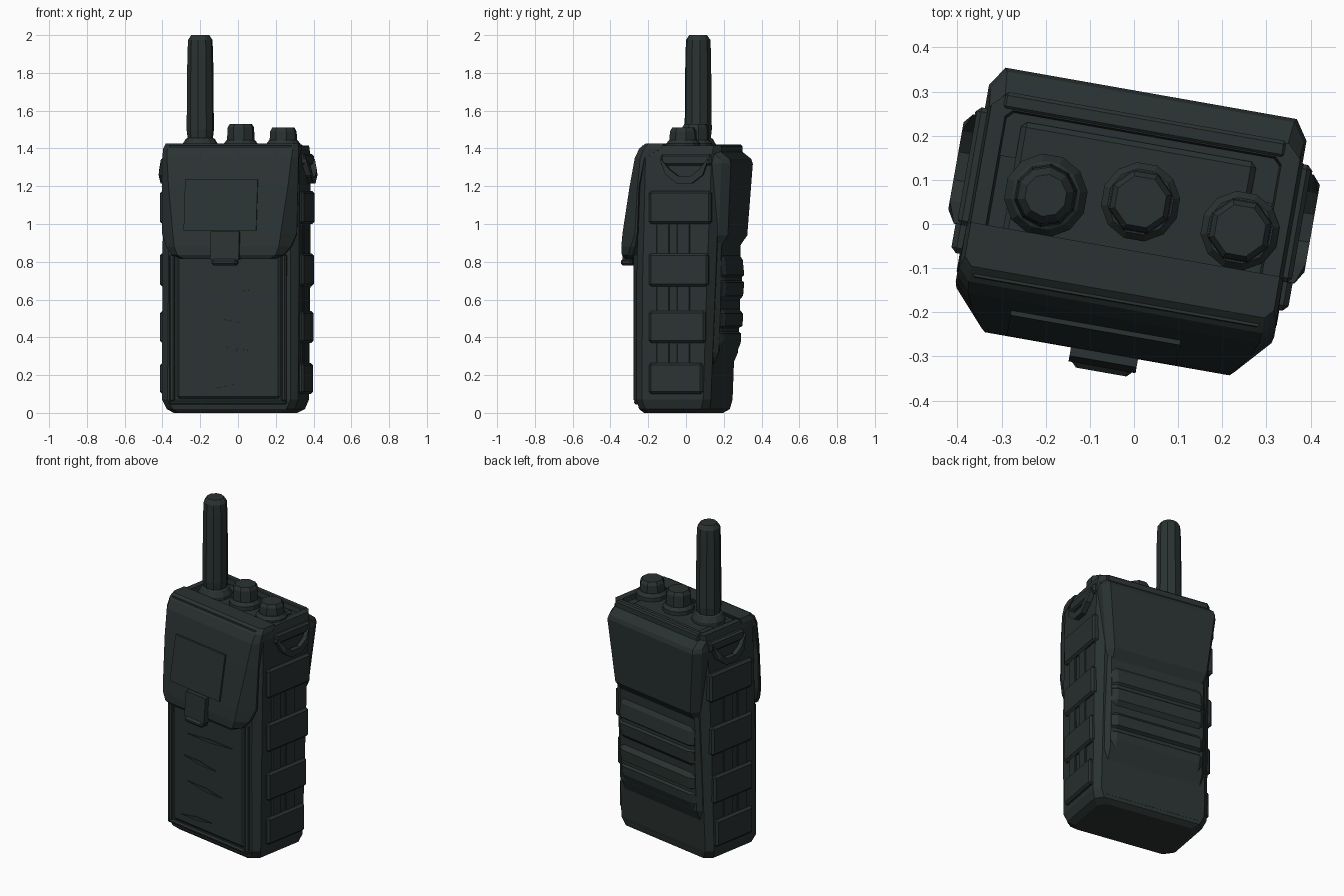
import bpy, bmesh, math
from mathutils import Matrix

TURN = Matrix.Rotation(math.radians(-10), 4, 'Z')   # whole model is turned a little
MAT = bpy.data.materials.new("dark green grey")
MAT.diffuse_color = (0.023, 0.032, 0.031, 1)


def loft(name, rings):
    """Skin a list of equal-length point rings and cap both ends."""
    bm = bmesh.new()
    vs = [[bm.verts.new(p) for p in r] for r in rings]
    n = len(vs[0])
    for a, b in zip(vs, vs[1:]):
        for i in range(n):
            j = (i + 1) % n
            bm.faces.new((a[i], a[j], b[j], b[i]))
    bm.faces.new(vs[0][::-1])
    bm.faces.new(vs[-1])
    bmesh.ops.recalc_face_normals(bm, faces=bm.faces)
    bm.transform(TURN)
    me = bpy.data.meshes.new(name)
    bm.to_mesh(me)
    bm.free()
    me.materials.append(MAT)
    ob = bpy.data.objects.new(name, me)
    bpy.context.collection.objects.link(ob)
    return ob


def octo(z, x0, x1, y0, y1, c):
    """Rectangle with cut corners at height z."""
    return [(x0 + c, y0, z), (x1 - c, y0, z), (x1, y0 + c, z), (x1, y1 - c, z),
            (x1 - c, y1, z), (x0 + c, y1, z), (x0, y1 - c, z), (x0, y0 + c, z)]


def box(name, x0, x1, y0, y1, z0, z1, bevel=0.0):
    ob = loft(name, [[(x0, y0, z), (x1, y0, z), (x1, y1, z), (x0, y1, z)] for z in (z0, z1)])
    if bevel:
        m = ob.modifiers.new("bevel", 'BEVEL')
        m.width, m.segments = bevel, 1
    return ob


def turned(name, x, y, n, profile):
    """Faceted round part from (radius, z) pairs."""
    return loft(name, [[(x + r * math.cos(2 * math.pi * (i + .5) / n),
                         y + r * math.sin(2 * math.pi * (i + .5) / n), z) for i in range(n)]
                       for r, z in profile])


# pouch body with a recessed top
loft("pouch_body", [
    octo(0.0, -0.32, 0.30, -0.18, 0.15, 0.04),
    octo(0.02, -0.355, 0.335, -0.2, 0.18, 0.04),
    octo(0.07, -0.377, 0.354, -0.21, 0.19, 0.035),
    octo(0.7, -0.377, 0.358, -0.21, 0.215, 0.04),
    octo(1.36, -0.372, 0.355, -0.195, 0.24, 0.04),
    octo(1.415, -0.365, 0.345, -0.18, 0.24, 0.03),
    octo(1.415, -0.33, 0.305, -0.12, 0.205, 0.015),
    octo(1.375, -0.325, 0.30, -0.12, 0.20, 0.015)])
box("radio_top", -0.29, 0.25, -0.115, 0.185, 1.36, 1.402, 0.012)
# raised lip at the back of the top
box("back_lip", -0.34, 0.31, 0.205, 0.245, 1.36, 1.42, 0.008)

# antenna and knobs
turned("antenna", -0.208, 0.029, 10, [(0.066, 1.44), (0.073, 1.5), (0.069, 1.9), (0.065, 1.975), (0.048, 2.0)])
turned("antenna_base", -0.208, 0.029, 12, [(0.095, 1.38), (0.095, 1.42), (0.078, 1.45), (0.06, 1.46)])
for name, x, y, top in (("middle_knob", 0.006, 0.052, 1.53), ("right_knob", 0.239, 0.027, 1.51)):
    turned(name + "_base", x, y, 12, [(0.09, 1.38), (0.09, 1.425), (0.075, 1.445)])
    turned(name, x, y, 8, [(0.075, 1.43), (0.072, top - 0.02), (0.06, top)])


# front flap, folded over the top edge
def flap_ring(z, w, vb, vf, c):
    m = -0.009
    return [(m - w, vb, z), (m - w, vf + c, z), (m - w + c * 0.9, vf, z),
            (m + w - c * 0.9, vf, z), (m + w, vf + c, z), (m + w, vb, z)]


loft("flap", [
    flap_ring(0.815, 0.25, -0.245, -0.288, 0.02),
    flap_ring(0.835, 0.30, -0.235, -0.300, 0.04),
    flap_ring(0.88, 0.335, -0.215, -0.300, 0.06),
    flap_ring(0.95, 0.362, -0.20, -0.292, 0.08),
    flap_ring(1.2, 0.366, -0.19, -0.248, 0.05),
    flap_ring(1.35, 0.366, -0.16, -0.218, 0.035),
    flap_ring(1.40, 0.364, -0.07, -0.193, 0.03),
    flap_ring(1.427, 0.355, -0.06, -0.158, 0.02)])


# panel and strap that follow the slope of the flap
def sloped(name, x0, x1, z0, z1, v0, v1, t):
    return loft(name, [[(x0, v - t, z), (x1, v - t, z), (x1, v + 0.03, z), (x0, v + 0.03, z)]
                       for z, v in ((z0, v0), (z1, v1))])


sloped("flap_panel", -0.24, 0.15, 0.965, 1.235, -0.291, -0.244, 0.008)
sloped("closure_strap", -0.092, 0.062, 0.81, 0.96, -0.31, -0.297, 0.022)
box("strap_end", -0.085, 0.055, -0.343, -0.28, 0.78, 0.815, 0.012)

# framed front pocket with piping and cloth folds
box("front_panel", -0.29, 0.265, -0.222, -0.18, 0.075, 0.86, 0.012)
for x in (-0.315, 0.285):
    box("front_piping", x - 0.014, x + 0.014, -0.23, -0.18, 0.06, 0.84, 0.008)
box("bottom_piping", -0.33, 0.30, -0.228, -0.18, 0.045, 0.068, 0.008)
for x0, x1, z0, z1 in ((-0.17, 0.18, 0.64, 0.66), (-0.2, 0.05, 0.50, 0.48),
                       (-0.17, 0.1, 0.35, 0.33), (-0.22, 0.02, 0.13, 0.15)):
    mx, mz = (x0 + x1) / 2, (z0 + z1) / 2
    loft("cloth_fold", [[(x0, y, z0), (mx, y, mz - 0.012), (x1, y, z1), (mx, y, mz + 0.01)]
                        for y in (-0.215, -0.229)])


# back slab and lower ribbed pads
def back_ring(z, v, w, c=0.045):
    m = -0.013
    return [(m - w - 0.03, 0.1, z), (m - w - 0.03, v - c, z), (m - w, v, z),
            (m + w, v, z), (m + w + 0.03, v - c, z), (m + w + 0.03, 0.1, z)]


loft("back_slab", [back_ring(0.88, 0.235, 0.285), back_ring(0.94, 0.275, 0.295),
                   back_ring(1.32, 0.298, 0.335), back_ring(1.345, 0.29, 0.33),
                   back_ring(1.385, 0.24, 0.325)])
loft("back_panel", [back_ring(z, v, 0.295, 0.03) for z, v in (
    (0.04, 0.185), (0.25, 0.195), (0.32, 0.225), (0.55, 0.235), (0.9, 0.24))])
for name, prof in (("upper_pad", ((0.595, 0.235), (0.62, 0.258), (0.69, 0.264), (0.70, 0.252),
                                  (0.72, 0.252), (0.73, 0.264), (0.81, 0.256), (0.84, 0.235))),
                   ("lower_pad", ((0.27, 0.19), (0.31, 0.22), (0.37, 0.245), (0.42, 0.248),
                                  (0.43, 0.235), (0.45, 0.235), (0.46, 0.255), (0.525, 0.258),
                                  (0.55, 0.235)))):
    loft(name, [back_ring(z, v, 0.265, 0.02) for z, v in prof])

# side webbing, tapes between the bands, and hanging loops
for s, face in ((-1, -0.377), (1, 0.356)):
    def side_box(name, depth, v0, v1, z0, z1, bevel):
        a, b = sorted((face - s * 0.03, face + s * depth))
        return box(name, a, b, v0, v1, z0, z1, bevel)

    for z0, z1, v1 in ((1.0, 1.175, 0.2), (0.67, 0.845, 0.185), (0.37, 0.54, 0.17), (0.1, 0.265, 0.155)):
        side_box("side_band", 0.021, -0.135, v1, z0, z1, 0.012)
    for v in (-0.06, 0.05):
        side_box("side_tape", 0.009, v - 0.035, v + 0.035, 0.12, 1.15, 0.004)
    side_box("loop_mount", 0.018, -0.07, 0.20, 1.31, 1.37, 0.01)
    path = [(-0.07, 1.33), (-0.04, 1.26), (0.02, 1.215), (0.10, 1.215), (0.16, 1.26), (0.18, 1.33)]
    rings = []
    for i, (v, z) in enumerate(path):
        k = 0.80 if 0 < i < 5 else 1.0
        x = face + s * (0.028 if 0 < i < 5 else 0.01)
        cv, cz = 0.055, 1.33
        iv, iz = cv + (v - cv) * k, cz + (z - cz) * k
        rings.append([(x - s * 0.015, v, z), (x + s * 0.015, v, z),
                      (x + s * 0.015, iv + 0.001, iz + 0.015), (x - s * 0.015, iv + 0.001, iz + 0.015)])
    loft("side_loop", rings)
